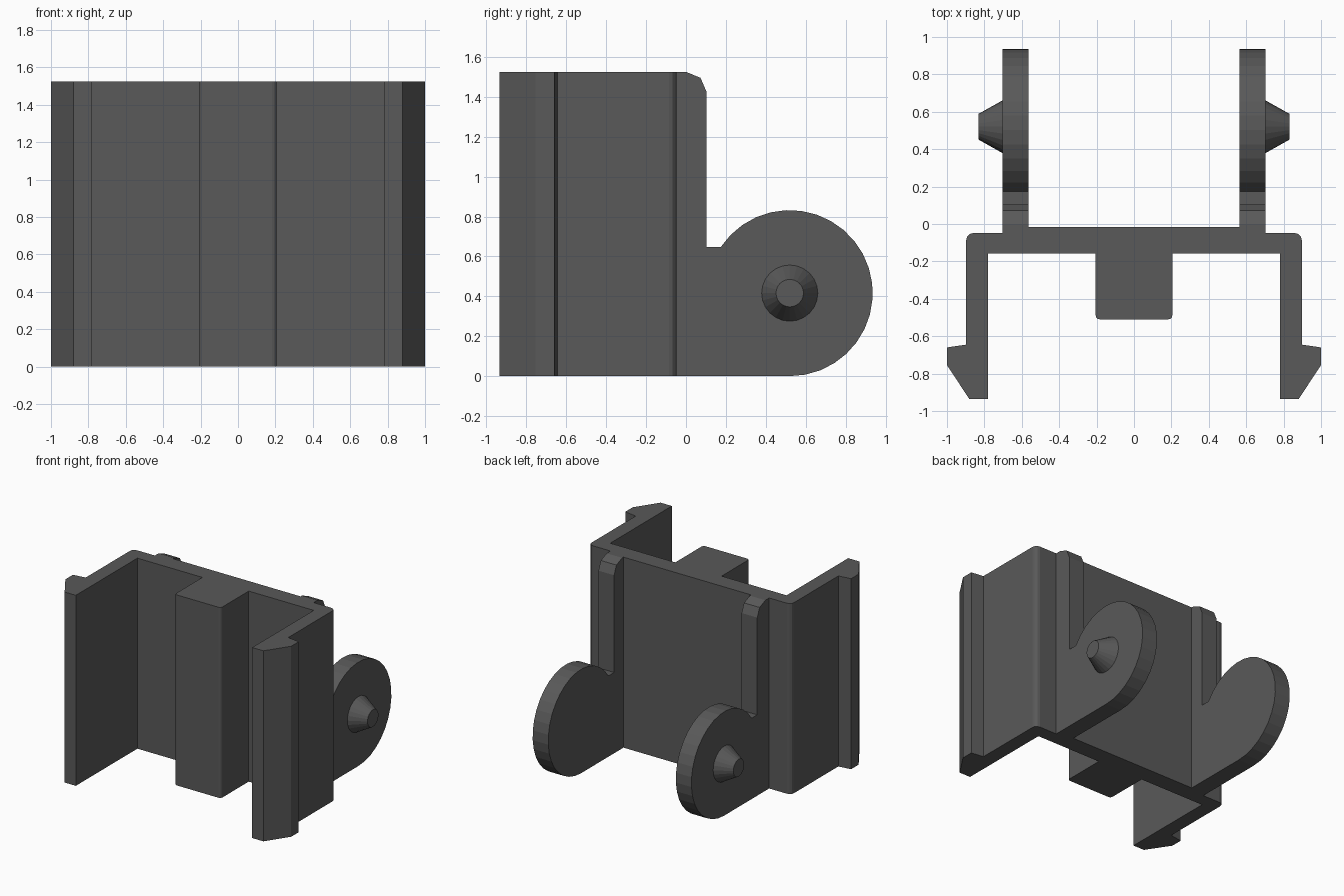
import bpy, bmesh
from math import sin, cos, radians, degrees, pi, atan2
from mathutils import Vector, Matrix

if "Cube" in bpy.data.objects:
    bpy.data.objects.remove(bpy.data.objects["Cube"])

HEIGHT = 1.525
PIVOT_Y, PIVOT_Z, LUG_R = 0.52, 0.416, 0.416

# Dark grey plastic
plastic = bpy.data.materials.new("dark_plastic")
plastic.diffuse_color = (0.1, 0.1, 0.1, 1)
plastic.use_nodes = True
plastic.node_tree.nodes["Principled BSDF"].inputs["Base Color"].default_value = plastic.diffuse_color


def make_object(name, bm):
    bmesh.ops.recalc_face_normals(bm, faces=bm.faces)
    mesh = bpy.data.meshes.new(name)
    bm.to_mesh(mesh)
    bm.free()
    mesh.materials.append(plastic)
    obj = bpy.data.objects.new(name, mesh)
    bpy.context.collection.objects.link(obj)
    return obj


def extrude_profile(name, points, direction):
    """Closed outline of 3D points, swept along direction into a solid."""
    bm = bmesh.new()
    face = bm.faces.new([bm.verts.new(p) for p in points])
    swept = bmesh.ops.extrude_face_region(bm, geom=[face], use_keep_orig=True)
    verts = [g for g in swept["geom"] if isinstance(g, bmesh.types.BMVert)]
    bmesh.ops.translate(bm, verts=verts, vec=direction)
    return make_object(name, bm)


def arc(cx, cy, r, start, end, steps):
    angles = [radians(start + (end - start) * i / steps) for i in range(steps + 1)]
    return [(cx + r * cos(a), cy + r * sin(a)) for a in angles]


# Clip body: right half of the plan outline, mirrored to the left
half = [
    *arc(0.183, -0.488, 0.022, -90, 0, 3),      # centre rib corner
    (0.205, -0.157), (0.781, -0.157),
    (0.781, -0.936), (0.88, -0.936),            # snap hook
    (1.0, -0.755), (1.0, -0.66), (0.897, -0.645),
    *arc(0.859, -0.086, 0.038, 0, 90, 3),       # outer corner
    (0.565, -0.048), (0.565, -0.016),
]
outline = half + [(-x, y) for x, y in reversed(half)]
extrude_profile("clip_body", [(x, y, 0) for x, y in outline], Vector((0, 0, HEIGHT)))

# Hinge lug side outline: tall rib running into a round ear
notch_z = 0.647
end_angle = degrees(atan2(notch_z - PIVOT_Z, -0.346))
lug = [
    (-0.048, 0),
    *arc(PIVOT_Y, PIVOT_Z, LUG_R, -90, end_angle, 22),
    (0.103, notch_z), (0.103, 1.425), (0.073, 1.495), (0.0, HEIGHT), (-0.048, HEIGHT),
]

for side, label in ((1, "right"), (-1, "left")):
    extrude_profile(f"{label}_hinge_lug", [(side * 0.565, y, z) for y, z in lug],
                    Vector((side * 0.138, 0, 0)))

    # Tapered pivot pin on the outer face
    bm = bmesh.new()
    place = (Matrix.Translation((side * 0.766, PIVOT_Y, PIVOT_Z))
             @ Matrix.Rotation(side * pi / 2, 4, 'Y'))
    bmesh.ops.create_cone(bm, cap_ends=True, segments=24, radius1=0.142,
                          radius2=0.069, depth=0.13, matrix=place)
    make_object(f"{label}_pivot_pin", bm)
